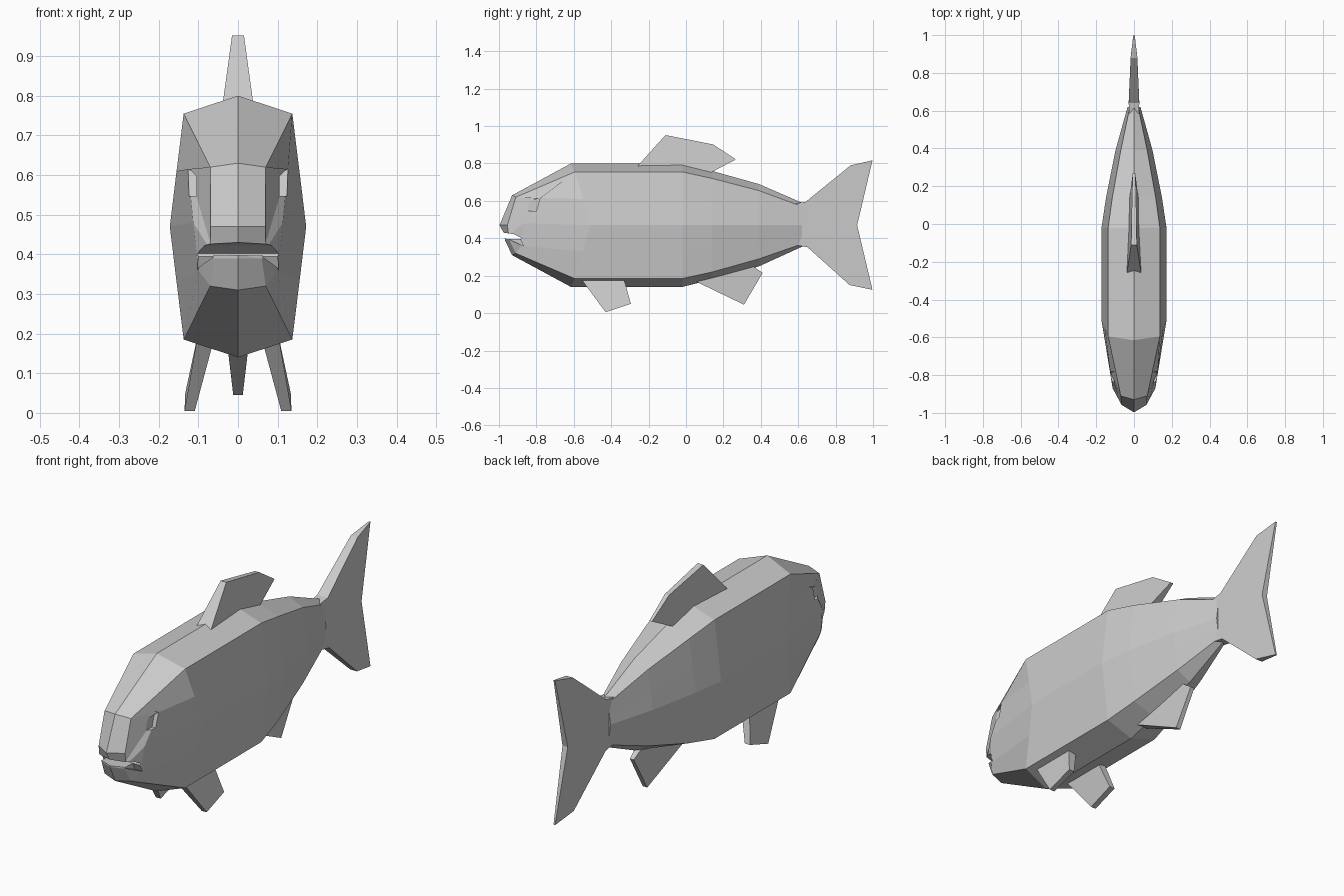
import bpy
import bmesh

cube = bpy.data.objects.get("Cube")
if cube:
    bpy.data.objects.remove(cube, do_unlink=True)

# One flat grey for the whole fish
GREY = (0.6, 0.6, 0.6, 1)
mat = bpy.data.materials.new("fish grey")
mat.use_nodes = True
mat.diffuse_color = GREY
bsdf = next(n for n in mat.node_tree.nodes if n.type == 'BSDF_PRINCIPLED')
bsdf.inputs["Base Color"].default_value = GREY


def finish(bm, name):
    bmesh.ops.recalc_face_normals(bm, faces=bm.faces[:])
    mesh = bpy.data.meshes.new(name)
    bm.to_mesh(mesh)
    bm.free()
    mesh.materials.append(mat)
    obj = bpy.data.objects.new(name, mesh)
    bpy.context.collection.objects.link(obj)
    return obj


def slab(name, points, side=1):
    """Side outline of (y, z, centre x, half thickness) made into a solid."""
    bm = bmesh.new()
    a = [bm.verts.new((side * (c - h), y, z)) for y, z, c, h in points]
    b = [bm.verts.new((side * (c + h), y, z)) for y, z, c, h in points]
    bm.faces.new(a)
    bm.faces.new(b[::-1])
    n = len(points)
    for i in range(n):
        j = (i + 1) % n
        bm.faces.new((a[i], b[i], b[j], a[j]))
    return finish(bm, name)


def ring(top, shoulder, cheek, mid, jowl, low, bottom):
    return [(0, *top), shoulder, cheek, mid, jowl, low, (0, *bottom)]


def trunk(y, zt, xs, zs, xm, xl, zl, zb):
    """Plain six-sided body section at y."""
    zm = 0.47
    return ring((y, zt), (xs, y, zs), ((xs + xm) / 2, y, (zs + zm) / 2),
                (xm, y, zm), ((xl + xm) / 2, y, (zl + zm) / 2),
                (xl, y, zl), (y, zb))


# Body: half sections from snout to tail root
rings = [
    ring((-0.997, 0.47), (0.07, -0.955, 0.47), (0.07, -0.95, 0.43),
         (0.075, -0.94, 0.42), (0.073, -0.94, 0.405), (0.06, -0.945, 0.39), (-0.968, 0.39)),
    ring((-0.93, 0.63), (0.07, -0.91, 0.62), (0.126, -0.78, 0.615),
         (0.113, -0.87, 0.48), (0.1, -0.88, 0.36), (0.07, -0.91, 0.32), (-0.93, 0.31)),
    ring((-0.615, 0.80), (0.137, -0.595, 0.755), (0.155, -0.55, 0.61),
         (0.172, -0.51, 0.47), (0.155, -0.55, 0.33), (0.137, -0.595, 0.185), (-0.615, 0.14)),
    trunk(-0.02, 0.80, 0.137, 0.755, 0.172, 0.137, 0.185, 0.14),
    trunk(0.14, 0.76, 0.115, 0.72, 0.148, 0.115, 0.22, 0.18),
    trunk(0.39, 0.69, 0.07, 0.655, 0.098, 0.07, 0.29, 0.25),
    trunk(0.62, 0.59, 0.022, 0.57, 0.034, 0.022, 0.37, 0.355),
]
bm = bmesh.new()
loops = [[bm.verts.new(p) for p in r] for r in rings]
for r, s in zip(loops, loops[1:]):
    for i in range(6):
        bm.faces.new((r[i], r[i + 1], s[i + 1], s[i]))
bm.faces.new(loops[-1])
# Snout and chin front
nose = loops[0]
lip = bm.verts.new((0, -0.975, 0.43))
bm.faces.new((nose[0], nose[1], nose[2], lip))
bm.faces.new((lip, nose[2], nose[3], nose[4], nose[5], nose[6]))
# Mirror and drop the inner wall at the tail root by keeping it closed
bmesh.ops.mirror(bm, geom=bm.verts[:] + bm.edges[:] + bm.faces[:], axis='X', merge_dist=0.0001)
bmesh.ops.remove_doubles(bm, verts=bm.verts[:], dist=0.0001)
body = finish(bm, "body")

# Mouth slit, mouth corners and eye sockets are cut from the head
MOUTH = [(-1.05, 0.43), (-0.975, 0.43), (-0.92, 0.422), (-0.88, 0.402),
         (-0.885, 0.395), (-0.97, 0.398), (-1.05, 0.398)]
CORNER = [(-0.96, 0.40), (-0.89, 0.402), (-0.87, 0.36)]
EYE = [(-0.89, 0.57), (-0.86, 0.547), (-0.80, 0.547), (-0.78, 0.617), (-0.865, 0.587)]
cutters = [slab("mouth_cutter", [(y, z, 0, 0.2) for y, z in MOUTH])]
for side in (1, -1):
    cutters.append(slab("corner_cutter", [(y, z, 0.163, 0.1) for y, z in CORNER], side))
    cutters.append(slab("eye_cutter", [(y, z, 0.205, 0.1) for y, z in EYE], side))
bpy.context.view_layer.objects.active = body
for cutter in cutters:
    cutter.hide_render = True
    mod = body.modifiers.new(cutter.name, 'BOOLEAN')
    mod.operation = 'DIFFERENCE'
    mod.solver = 'EXACT'
    mod.object = cutter
    bpy.ops.object.modifier_apply(modifier=mod.name)
    bpy.data.objects.remove(cutter, do_unlink=True)

# Tail fin, thin toward the tips
slab("tail_fin", [
    (0.58, 0.585, 0, 0.026), (0.64, 0.595, 0, 0.028), (0.88, 0.79, 0, 0.018),
    (0.997, 0.817, 0, 0.004), (0.915, 0.47, 0, 0.014), (0.997, 0.125, 0, 0.004),
    (0.875, 0.15, 0, 0.018), (0.65, 0.352, 0, 0.028), (0.58, 0.365, 0, 0.026)])

# Dorsal fin
slab("dorsal_fin", [
    (-0.26, 0.785, 0, 0.038), (-0.11, 0.952, 0, 0.015), (0.145, 0.902, 0, 0.011),
    (0.267, 0.822, 0, 0.007), (0.13, 0.75, 0, 0.024)])

# Anal fin
slab("anal_fin", [
    (0.0, 0.20, 0, 0.03), (0.03, 0.18, 0, 0.028), (0.31, 0.045, 0, 0.012),
    (0.41, 0.215, 0, 0.010), (0.31, 0.285, 0, 0.022)])

# Paired belly fins, splayed outward
for side, label in ((1, "left"), (-1, "right")):
    slab(label + "_belly_fin", [
        (-0.57, 0.195, 0.08, 0.022), (-0.43, 0.005, 0.122, 0.013),
        (-0.295, 0.05, 0.119, 0.014), (-0.335, 0.195, 0.08, 0.022)], side)
